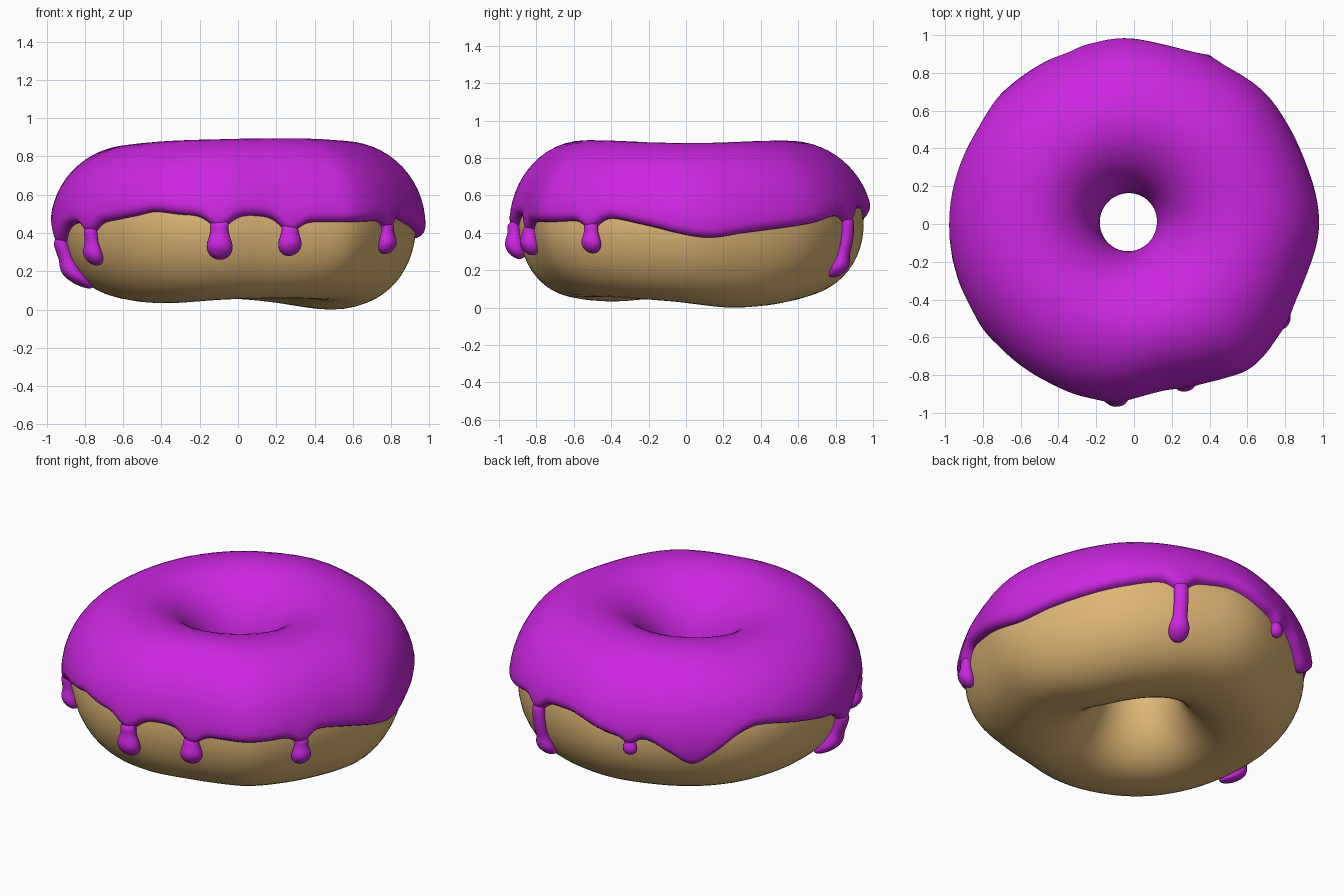
import bpy, bmesh
from math import sin, cos, asin, pi, tau, radians, exp, sqrt

if "Cube" in bpy.data.objects:
    bpy.data.objects.remove(bpy.data.objects["Cube"])

# Tables by angle in degrees: icing outline, top height, bottom height, icing hem height
OUTLINE = [(0, .98), (20, .965), (32, .97), (45, .985), (60, .98), (75, .98), (92, 1.0), (110, .98), (135, .985),
           (150, .99), (180, .98), (210, .975), (225, .97), (250, .968), (264, .95), (280, .905),
           (290, .915), (300, .95), (308, .985), (315, .985), (327, .965), (342, .955)]
TOP = [(0, .88), (60, .893), (120, .885), (180, .86), (240, .885), (300, .895)]
BOTTOM = [(30, 0), (90, .055), (135, .055), (180, .06), (225, .033), (270, .055), (315, .055), (350, .035)]
HEM = [(6, .375), (20, .40), (45, .45), (58, .49), (75, .52), (85, .53), (100, .47), (112, .46), (120, .39),
       (127, .33), (134, .39), (143, .49), (150, .52), (165, .48), (180, .43), (195, .41), (205, .45),
       (222, .46), (235, .49), (242, .51), (252, .495), (276, .49), (293, .46), (315, .46), (332, .48), (345, .445)]
# Drips: angle, bottom height, bulb half-width
DRIPS = [(66, .16, .058), (106, .363, .04), (191, .11, .072), (215, .23, .058),
         (264, .26, .068), (288, .28, .062), (327, .29, .056)]
THICK, MID, CREST = .05, .44, .55


def lookup(table, deg):
    """Smooth periodic interpolation of (angle, value) pairs."""
    n = len(table)

    def at(i):
        a, v = table[i % n]
        return a + 360 * (i // n), v
    deg %= 360
    if deg < table[0][0]:
        deg += 360
    i = max(k for k in range(n) if table[k][0] <= deg)
    (a0, v0), (a1, v1), (a2, v2), (a3, v3) = (at(i + k) for k in (-1, 0, 1, 2))
    h = a2 - a1
    m1, m2 = (v2 - v0) / (a2 - a0) * h, (v3 - v1) / (a3 - a1) * h
    s = (deg - a1) / h
    return ((2*s**3 - 3*s**2 + 1) * v1 + (s**3 - 2*s**2 + s) * m1
            + (3*s**2 - 2*s**3) * v2 + (s**3 - s**2) * m2)


def ring_point(deg, t, off=0):
    """Point on the dough section at angle t (0 outside, 90 top), pushed out by off."""
    a = radians(deg)
    outer = lookup(OUTLINE, deg) - THICK
    inner = .2 - .03 * cos(a) + .01 * sin(a)
    c, s = cos(t), sin(t)
    if s < 0:  # fuller underside
        c = (1 if c > 0 else -1) * abs(c) ** .9
    rho = CREST + ((outer - CREST if c > 0 else CREST - inner) + off) * c
    up = lookup(TOP, deg) - THICK - MID
    down = MID - lookup(BOTTOM, deg)
    z = MID + ((up if s > 0 else down) + off) * s
    return rho * cos(a), rho * sin(a), z


def angle_at(deg, z):
    """Section angle on the outside where the dough has height z."""
    half = lookup(TOP, deg) - THICK - MID if z > MID else MID - lookup(BOTTOM, deg)
    return asin(max(-1, min(1, (z - MID) / half)))


def hem(deg):
    z = lookup(HEM, deg)
    for a, bottom, w in DRIPS:
        d = (deg - a + 180) % 360 - 180
        z -= w * exp(-(d / (w * 70)) ** 2)
    return z


def grid_object(name, rows, mat, wrap_rows=False, caps=False):
    """Skin closed rings of points."""
    bm = bmesh.new()
    vs = [[bm.verts.new(p) for p in r] for r in rows]
    n = len(vs[0])
    for i in range(len(vs) - (0 if wrap_rows else 1)):
        a, b = vs[i], vs[(i + 1) % len(vs)]
        for j in range(n):
            k = (j + 1) % n
            bm.faces.new((a[j], a[k], b[k], b[j]))
    if caps:
        bm.faces.new(vs[0][::-1])
        bm.faces.new(vs[-1])
    for f in bm.faces:
        f.smooth = True
    bmesh.ops.recalc_face_normals(bm, faces=bm.faces)
    me = bpy.data.meshes.new(name)
    bm.to_mesh(me)
    bm.free()
    me.materials.append(mat)
    ob = bpy.data.objects.new(name, me)
    bpy.context.collection.objects.link(ob)
    return ob


def material(name, color):
    m = bpy.data.materials.new(name)
    m.diffuse_color = color
    m.use_nodes = True
    m.node_tree.nodes["Principled BSDF"].inputs["Base Color"].default_value = m.diffuse_color
    return m


tan = material("baked_dough", (.73, .47, .18, 1))
purple = material("purple_icing", (.60, .02, .75, 1))

# Dough ring
grid_object("dough", [[ring_point(d * 3, tau * i / 56) for d in range(120)] for i in range(56)],
            tan, wrap_rows=True)

# Icing coat with a wavy, rounded hem
near = [0, .008, .03, .07, .12]
N, MIDROWS = 360, 28
columns = []
for d in range(N):
    t0, t1 = angle_at(d, hem(d)), pi + .05
    ts = [t0 + e for e in near]
    ts += [t0 + .12 + (t1 - t0 - .24) * i / MIDROWS for i in range(1, MIDROWS)]
    ts += [t1 - e for e in reversed(near)]
    col = []
    for t in ts:
        g = min(1, min(t - t0, t1 - t) / .12)
        col.append(ring_point(d, t, THICK * sqrt(max(0, 1 - (1 - g) ** 2))))
    columns.append(col)
grid_object("icing", list(zip(*columns)), purple)

# Drips running down the side, each ending in a bulb
for n, (deg, bottom, w) in enumerate(DRIPS, 1):
    a = radians(deg)
    top = max(hem(deg) + .06, bottom + 1.6 * w)
    rows = []
    for i in range(25):
        f = i / 24
        h = (top - bottom) * (1 - cos(f * pi / 2)) + .0005
        if h < w:
            r = w * sqrt(max(0, 1 - (h / w - 1) ** 2))
        else:
            s = min(1, (h / w - 1) / 1.3)
            r = w * (1 - .3 * s * s * (3 - 2 * s))
        size = r if h < w else w * .7 + (r - w * .7)
        fade = min(1, .25 + (top - bottom - h) / .06)
        x, y, z = ring_point(deg, angle_at(deg, bottom + h))
        out = .45 * w * (r / w if h > w else 1) * fade
        row = []
        for k in range(20):
            q = tau * k / 20
            u, v = out + .8 * size * fade * cos(q), size * sin(q)
            row.append((x + u * cos(a) - v * sin(a), y + u * sin(a) + v * cos(a), z))
        rows.append(row)
    grid_object(f"drip_{n}", rows, purple, caps=True)
